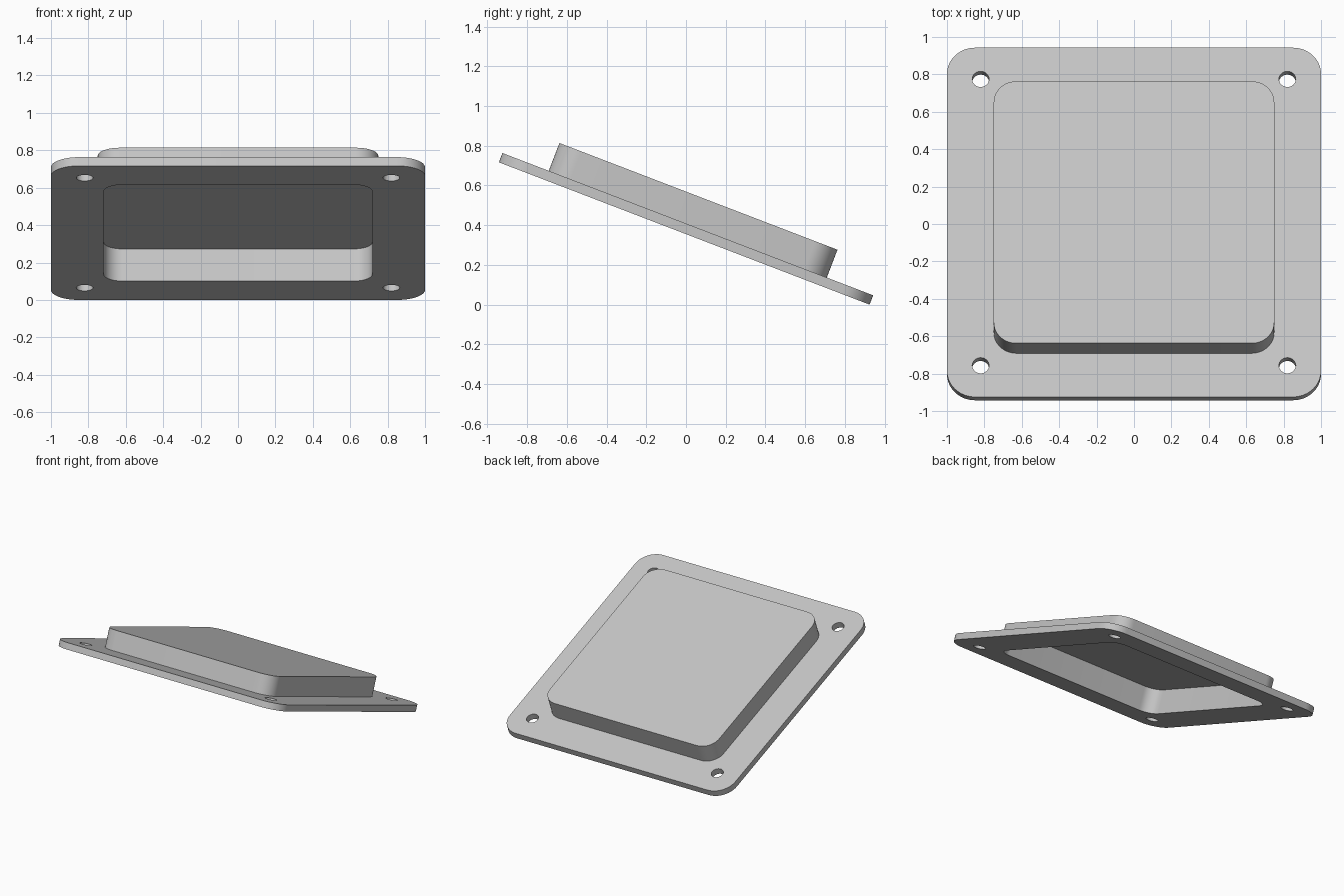
import bpy, bmesh
from math import sin, cos, pi, radians
from mathutils import Matrix, Vector

cube = bpy.data.objects.get("Cube")
if cube:
    bpy.data.objects.remove(cube, do_unlink=True)

TILT = radians(21)
FLANGE = 0.05      # flange thickness
TOP = 0.20         # housing top
CEILING = 0.184    # cavity ceiling
CAVITY = (0.718, 0.10)
HOUSING = (0.75, 0.12)

grey = bpy.data.materials.new("light_grey")
grey.use_nodes = True
colour = (0.56, 0.56, 0.56, 1)
grey.diffuse_color = colour
grey.node_tree.nodes["Principled BSDF"].inputs["Base Color"].default_value = colour

# Leaning pose, resting on the low edge
POSE = Matrix.Translation((0, -FLANGE * sin(TILT) / 2, sin(TILT))) @ Matrix.Rotation(-TILT, 4, "X")


def rounded_square(half, radius, steps=12):
    c = half - radius
    points = []
    for quarter, (sx, sy) in enumerate([(1, 1), (-1, 1), (-1, -1), (1, -1)]):
        for i in range(steps + 1):
            a = (quarter + i / steps) * pi / 2
            points.append((sx * c + radius * cos(a), sy * c + radius * sin(a)))
    return points


def circle(x, y, radius, steps=32):
    return [(x + radius * cos(2 * pi * i / steps), y + radius * sin(2 * pi * i / steps))
            for i in range(steps)]


def add_loop(bm, points, z):
    return [bm.verts.new((x, y, z)) for x, y in points]


def finish(bm, name):
    bmesh.ops.recalc_face_normals(bm, faces=bm.faces[:])
    mesh = bpy.data.meshes.new(name)
    bm.to_mesh(mesh)
    bm.free()
    mesh.materials.append(grey)
    obj = bpy.data.objects.new(name, mesh)
    obj.matrix_world = POSE
    bpy.context.collection.objects.link(obj)
    bpy.ops.object.select_all(action="DESELECT")
    obj.select_set(True)
    bpy.context.view_layer.objects.active = obj
    bpy.ops.object.shade_smooth_by_angle(angle=radians(30))


# Flange: outline with the cavity opening and four screw holes
bm = bmesh.new()
outlines = [rounded_square(1, 0.15), rounded_square(*CAVITY)]
outlines += [circle(x, y, 0.045) for x in (-0.82, 0.82) for y in (-0.82, 0.82)]
for points in outlines:
    ring = add_loop(bm, points, 0)
    for a, b in zip(ring, ring[1:] + ring[:1]):
        bm.edges.new((a, b))
bmesh.ops.triangle_fill(bm, use_beauty=True, edges=bm.edges[:], normal=(0, 0, 1))
raised = bmesh.ops.extrude_face_region(bm, geom=bm.faces[:], use_keep_orig=True)
bmesh.ops.translate(bm, vec=Vector((0, 0, FLANGE)),
                    verts=[g for g in raised["geom"] if isinstance(g, bmesh.types.BMVert)])
finish(bm, "mounting_flange")

# Housing: hollow tray lofted from cavity ceiling, down, out and up to the lid
bm = bmesh.new()
inner, outer = rounded_square(*CAVITY), rounded_square(*HOUSING)
rings = [add_loop(bm, p, z) for p, z in
         [(inner, CEILING), (inner, FLANGE), (outer, FLANGE), (outer, TOP)]]
for low, high in zip(rings, rings[1:]):
    for i in range(len(low)):
        bm.faces.new((low[i - 1], low[i], high[i], high[i - 1]))
bm.faces.new(rings[0])
bm.faces.new(rings[-1])
finish(bm, "raised_housing")
